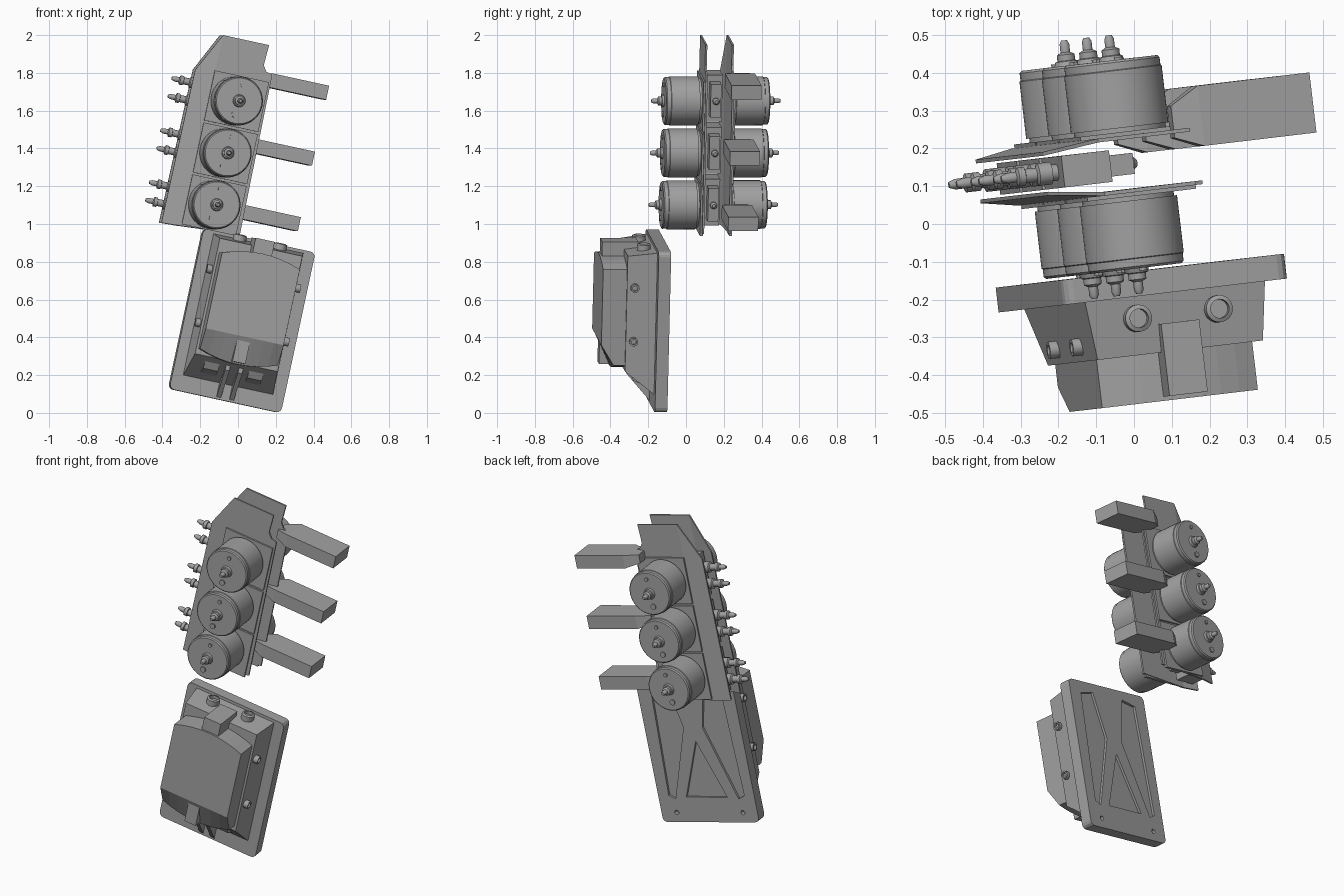
import bpy, bmesh, math
from mathutils import Matrix, Vector

old = bpy.data.objects.get("Cube")
if old:
    bpy.data.objects.remove(old, do_unlink=True)

grey = bpy.data.materials.new("mid_grey")
grey.use_nodes = True
grey.diffuse_color = (0.36, 0.36, 0.36, 1)
grey.node_tree.nodes["Principled BSDF"].inputs["Base Color"].default_value = (0.36, 0.36, 0.36, 1)

# Leaning frame shared by every part: u across, v deep, w up
ez = Vector((0.21, 0.024, 0.977)).normalized()
ey = ez.cross(Vector((0.97, 0.115, -0.21))).normalized()
ex = ey.cross(ez)
FRAME = Matrix((ex, ey, ez)).transposed().to_4x4()
MID_U = -0.105    # centre line of the lower housing
MID_V = 0.161     # centre plane between the two upper panels
ROWS = (1.05, 1.331, 1.613)


def finish(name, bm, smooth=False):
    bmesh.ops.recalc_face_normals(bm, faces=bm.faces)
    mesh = bpy.data.meshes.new(name)
    bm.to_mesh(mesh)
    bm.free()
    ob = bpy.data.objects.new(name, mesh)
    bpy.context.collection.objects.link(ob)
    mesh.materials.append(grey)
    ob.matrix_world = FRAME
    if smooth:
        bpy.ops.object.select_all(action='DESELECT')
        ob.select_set(True)
        bpy.context.view_layer.objects.active = ob
        bpy.ops.object.shade_smooth_by_angle(angle=math.radians(35))
    return ob


def loft(name, rings):
    """Join rings of points that have equal counts, closing both ends."""
    bm = bmesh.new()
    loops = [[bm.verts.new(p) for p in ring] for ring in rings]
    n = len(loops[0])
    for a, b in zip(loops, loops[1:]):
        for i in range(n):
            j = (i + 1) % n
            bm.faces.new((a[i], a[j], b[j], b[i]))
    bm.faces.new(loops[0])
    bm.faces.new(loops[-1])
    return finish(name, bm)


def prism(name, outline, v0, v1):
    return loft(name, [[(u, v, w) for u, w in outline] for v in (v0, v1)])


def side_prism(name, outline, u0, u1):
    return loft(name, [[(u, v, w) for v, w in outline] for u in (u0, u1)])


def rect(u0, u1, w0, w1):
    return [(u0, w0), (u1, w0), (u1, w1), (u0, w1)]


def box(name, u0, u1, v0, v1, w0, w1):
    return prism(name, rect(u0, u1, w0, w1), v0, v1)


def lathe(name, profile, start, axis, sides=32):
    """Turn (radius, distance) steps around an axis."""
    bm = bmesh.new()
    turn = Vector(axis).to_track_quat('Z', 'Y').to_matrix()
    loops = []
    for r, d in profile:
        ring = [(r * math.cos(2 * math.pi * i / sides), r * math.sin(2 * math.pi * i / sides), d)
                for i in range(sides)]
        loops.append([bm.verts.new(Vector(start) + turn @ Vector(p)) for p in ring])
    for a, b in zip(loops, loops[1:]):
        for i in range(sides):
            j = (i + 1) % sides
            bm.faces.new((a[i], a[j], b[j], b[i]))
    bm.faces.new(loops[0])
    bm.faces.new(loops[-1])
    return finish(name, bm, True)


def cut(target, cutter):
    cutter.hide_render = True
    cutter.hide_viewport = True
    mod = target.modifiers.new("cut", 'BOOLEAN')
    mod.operation = 'DIFFERENCE'
    mod.object = cutter
    mod.solver = 'EXACT'


# ---- Lower housing: back plate with rounded corners
corners = ((0.175, 0.07), (0.175, 0.885), (-0.38, 0.885), (-0.38, 0.07))
outline = []
for k, (u, w) in enumerate(corners):
    for step in range(4):
        a = math.radians(-90 + 90 * k + 30 * step)
        outline.append((u + 0.027 * math.cos(a), w + 0.027 * math.sin(a)))
plate = prism("back_plate", outline, -0.19, -0.124)
for s in (-1, 1):
    pocket = [(0.22, 0.84), (0.12, 0.86), (0.06, 0.6), (0.2, 0.18), (0.24, 0.2)]
    cut(plate, prism("side_pocket_cutter", [(MID_U + s * u, w) for u, w in pocket], -0.138, -0.1))
    cut(plate, lathe("hole_cutter", [(0.013, 0), (0.013, 0.04)],
                     (MID_U + s * 0.21, -0.15, 0.1), (0, 1, 0), 16))
cut(plate, prism("centre_pocket_cutter",
                 [(MID_U, 0.52), (MID_U - 0.13, 0.19), (MID_U + 0.13, 0.19)], -0.138, -0.1))

# Tapered tub
loft("tub", [[(u, -0.19, w) for u, w in rect(-0.35, 0.14, 0.13, 0.895)],
             [(u, -0.345, w) for u, w in rect(-0.33, 0.12, 0.25, 0.875)]])

# Domed front block with arched top and bottom


def arched(low_side, low_mid, high_side, high_mid, v):
    n = 8
    ring = []
    for lo, hi, d in ((low_side, low_mid, 1), (high_side, high_mid, -1)):
        for i in range(n + 1):
            t = d * (2 * i / n - 1)
            ring.append((MID_U + 0.212 * t, v, hi + (lo - hi) * t * t))
    return ring


loft("front_block", [arched(0.28, 0.24, 0.80, 0.84, -0.33),
                     arched(0.28, 0.24, 0.80, 0.84, -0.405),
                     arched(0.39, 0.39, 0.80, 0.84, -0.473)])
box("top_rib", MID_U - 0.052, MID_U + 0.052, -0.462, -0.27, 0.78, 0.915)
box("front_key", MID_U - 0.035, MID_U + 0.035, -0.462, -0.4, 0.25, 0.395)

# Sloping ribs and feet under the block
for s in (-1, 1):
    c = MID_U + s * 0.035
    side_prism("lower_rib", [(-0.19, 0.055), (-0.315, 0.2), (-0.315, 0.27), (-0.19, 0.27)],
               c - 0.012, c + 0.012)
    c = MID_U + s * 0.12
    side_prism("lower_foot", [(-0.2, 0.15), (-0.29, 0.185), (-0.33, 0.26), (-0.2, 0.26)],
               c - 0.04, c + 0.04)
    # Side pegs and top ports
    for w in (0.415, 0.705):
        lathe("side_peg", [(0.023, 0), (0.023, 0.05), (0.014, 0.05), (0.014, 0.035)],
              (MID_U + s * 0.205, -0.305, w), (s, 0, 0), 12)
    lathe("top_port", [(0.036, 0), (0.036, 0.055), (0.025, 0.06), (0.025, 0.04)],
          (MID_U + s * 0.11, -0.248, 0.86), (0, 0, 1), 20)

# ---- Upper unit: two mirrored panels, each carrying three drums
main = [(-0.5, 0.905), (-0.18, 0.93), (-0.19, 1.79), (-0.225, 1.8), (-0.245, 1.83),
        (-0.24, 1.94), (-0.49, 1.94)]
for s, side in ((-1, "front"), (1, "back")):
    def at(d):
        return MID_V + s * d

    prism(side + "_panel", main, at(0.066), at(0.076))
    # Folded edge strip
    strip = [(-0.6, 0.9, 0.048), (-0.5, 0.905, 0.066), (-0.49, 1.94, 0.066), (-0.595, 1.73, 0.048)]
    loft(side + "_edge_strip", [[(u, at(d + t), w) for u, w, d in strip] for t in (0, 0.01)])
    for w in ROWS:
        box(side + "_mount_plate", -0.495, -0.2, at(0.07), at(0.086), w - 0.135, w + 0.135)
        lathe(side + "_drum", [(0.122, 0), (0.122, 0.02), (0.13, 0.02), (0.13, 0.172),
                               (0.127, 0.174), (0.127, 0.194), (0.121, 0.2)],
              (-0.357, at(0.077), w), (0, s, 0), 40)
        lathe(side + "_terminal", [(0.034, 0), (0.03, 0.012), (0.024, 0.014), (0.024, 0.03),
                                   (0.013, 0.036), (0.013, 0.058), (0.008, 0.068)],
              (-0.357, at(0.276), w), (0, s, 0), 16)
        for du, dw, r in ((0.0, 0.085, 0.011), (-0.01, -0.075, 0.016)):
            lathe(side + "_cap_bolt", [(r, 0), (r, 0.009)],
                  (-0.357 + du, at(0.275), w + dw), (0, s, 0), 12)

# Central valve blocks with paired studs
stud = [(0.022, 0), (0.022, 0.04), (0.03, 0.04), (0.03, 0.075), (0.019, 0.08), (0.019, 0.11),
        (0.025, 0.112), (0.025, 0.13), (0.014, 0.135), (0.014, 0.158), (0.008, 0.175)]
for w in ROWS:
    box("valve_block", -0.55, -0.42, MID_V - 0.042, MID_V + 0.042, w - 0.125, w + 0.125)
    box("valve_core", -0.42, -0.35, MID_V - 0.028, MID_V + 0.028, w - 0.09, w + 0.09)
    lathe("valve_nub", [(0.018, 0), (0.018, 0.02), (0.009, 0.03)], (-0.352, MID_V, w), (1, 0, 0), 12)
    for s in (-1, 1):
        lathe("valve_stud", stud, (-0.527, MID_V, w + s * 0.048), (-1, 0, 0), 12)

# Side arms on tapered necks
for w in (1.05, 1.405, 1.762):
    box("side_arm", -0.175, 0.13, 0.185, 0.345, w - 0.038, w + 0.038)
    loft("arm_neck", [[(u, v, w + h) for v, h in ((v0, -t), (v1, -t), (v1, t), (v0, t))]
                      for u, v0, v1, t in ((-0.25, 0.215, 0.3, 0.025), (-0.175, 0.185, 0.345, 0.038))])
